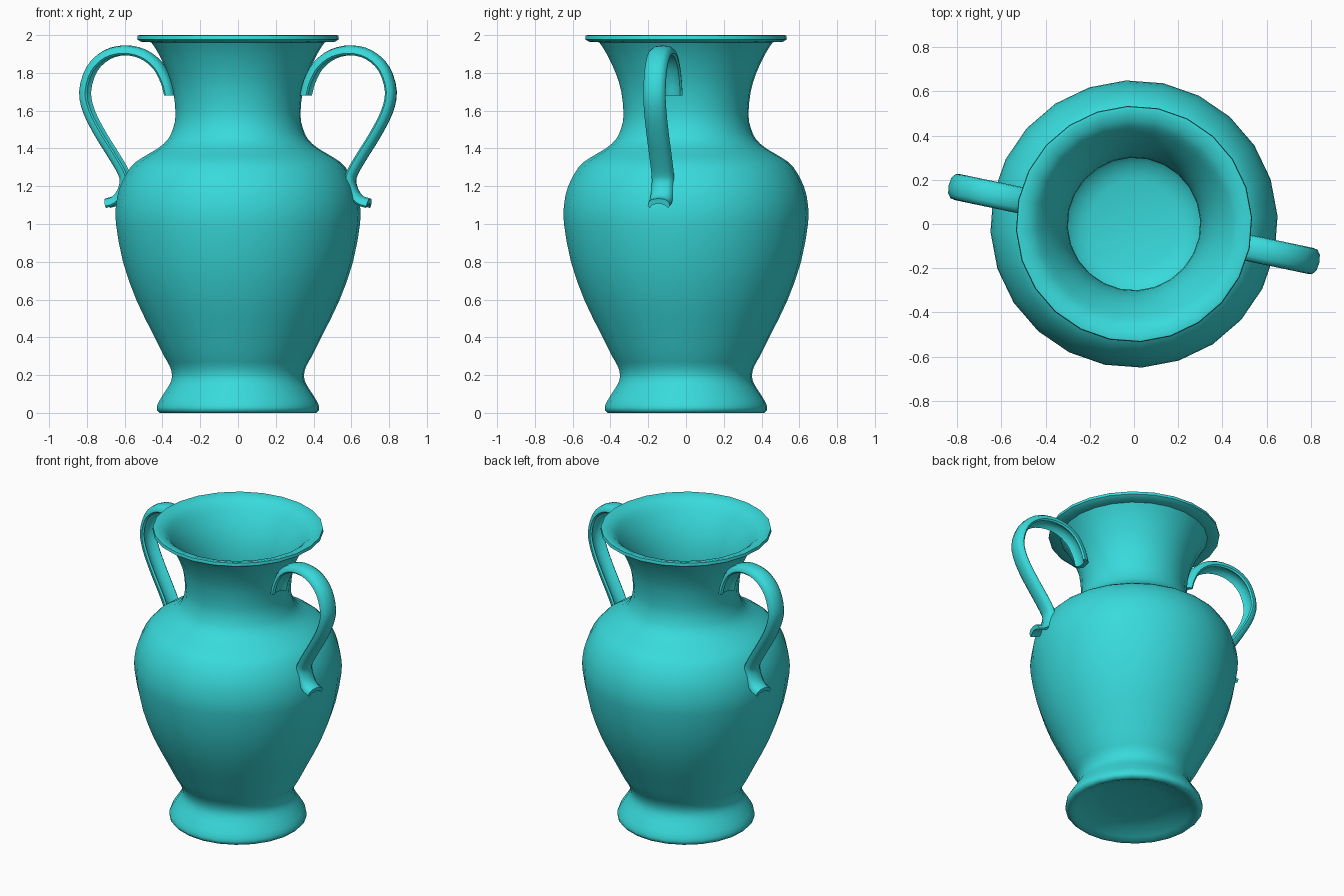
import bpy, bmesh, math
from mathutils import Vector, Matrix

if "Cube" in bpy.data.objects:
    bpy.data.objects.remove(bpy.data.objects["Cube"])

TURN = math.radians(-11.8)   # handles (and lathe seams) are turned about z
SEGS = 24

mat = bpy.data.materials.new("turquoise glaze")
mat.diffuse_color = (0.04, 0.70, 0.71, 1)
mat.use_nodes = True
mat.node_tree.nodes["Principled BSDF"].inputs["Base Color"].default_value = mat.diffuse_color


def smooth(pts, n=3):
    """Catmull-Rom curve through 2D points."""
    p = [Vector(q) for q in pts]
    p = [2 * p[0] - p[1]] + p + [2 * p[-1] - p[-2]]
    out = []
    for i in range(1, len(p) - 2):
        a, b, c, d = p[i - 1:i + 3]
        for k in range(n):
            t = k / n
            out.append(0.5 * (2 * b + (c - a) * t + (2 * a - 5 * b + 4 * c - d) * t * t
                              + (3 * b - a - 3 * c + d) * t ** 3))
    return out + [p[-2]]


def finish(bm, name, angle):
    bmesh.ops.recalc_face_normals(bm, faces=bm.faces[:])
    me = bpy.data.meshes.new(name)
    bm.to_mesh(me)
    bm.free()
    me.materials.append(mat)
    ob = bpy.data.objects.new(name, me)
    bpy.context.collection.objects.link(ob)
    bpy.ops.object.select_all(action='DESELECT')
    ob.select_set(True)
    bpy.context.view_layer.objects.active = ob
    bpy.ops.object.shade_smooth_by_angle(angle=math.radians(angle))
    return ob


# Vase body: recessed underside, outer wall, rim, inner wall and floor
under = [(0.19, 0.06), (0.28, 0.045), (0.36, 0.015), (0.39, 0.0), (0.415, 0.0)]
outer = smooth([(0.43, 0.015), (0.427, 0.045), (0.395, 0.10), (0.36, 0.155), (0.35, 0.20),
                (0.363, 0.25), (0.392, 0.30), (0.452, 0.42), (0.54, 0.60), (0.61, 0.80),
                (0.647, 1.0), (0.647, 1.1), (0.625, 1.2), (0.57, 1.3), (0.51, 1.35),
                (0.425, 1.4), (0.37, 1.45), (0.343, 1.51), (0.331, 1.58), (0.343, 1.70),
                (0.373, 1.80), (0.42, 1.90), (0.46, 1.962)], 2)
rim = [(0.515, 1.965), (0.535, 1.978), (0.532, 1.998), (0.52, 2.0), (0.47, 1.985)]
inner = smooth([(0.44, 1.96), (0.39, 1.89), (0.343, 1.80), (0.313, 1.70), (0.30, 1.58),
                (0.312, 1.5), (0.34, 1.44), (0.40, 1.37), (0.53, 1.29), (0.595, 1.19),
                (0.615, 1.05), (0.58, 0.80), (0.51, 0.60), (0.42, 0.42), (0.34, 0.28),
                (0.28, 0.21), (0.20, 0.18)], 2)
profile = [tuple(p) for p in under + outer + rim + inner]

bm = bmesh.new()
rings = []
for r, z in profile:
    rings.append([bm.verts.new((r * math.cos(TURN + math.tau * i / SEGS),
                                r * math.sin(TURN + math.tau * i / SEGS), z))
                  for i in range(SEGS)])
for a, b in zip(rings, rings[1:]):
    for i in range(SEGS):
        j = (i + 1) % SEGS
        bm.faces.new((a[i], a[j], b[j], b[i]))
bm.faces.new(rings[0][::-1])
bm.faces.new(rings[-1])
finish(bm, "vase_body", 50)

# Handles: grooved strap swept along an S-shaped path
path = smooth([(0.363, 1.68), (0.383, 1.755), (0.43, 1.84), (0.51, 1.90), (0.613, 1.92),
               (0.715, 1.895), (0.795, 1.82), (0.831, 1.70), (0.808, 1.59), (0.745, 1.47),
               (0.675, 1.36), (0.622, 1.27), (0.612, 1.22), (0.63, 1.165),
               (0.665, 1.125), (0.71, 1.11)], 3)
section = [(-0.06, -0.016), (-0.056, 0.006), (-0.035, 0.021), (0, 0.026), (0.035, 0.021),
           (0.056, 0.006), (0.06, -0.016), (0.05, -0.026), (0.032, -0.008), (0, -0.002),
           (-0.032, -0.008), (-0.05, -0.026)]

for side, turn in (("right", TURN), ("left", TURN + math.pi)):
    bm = bmesh.new()
    loops = []
    for k, p in enumerate(path):
        t = (path[min(k + 1, len(path) - 1)] - path[max(k - 1, 0)]).normalized()
        if k == 0:
            t = Vector((0, 1))          # flat cut against the neck
        nx, nz = -t.y, t.x
        loops.append([bm.verts.new((p.x + nx * n, w, p.y + nz * n)) for w, n in section])
    m = len(section)
    for a, b in zip(loops, loops[1:]):
        for i in range(m):
            j = (i + 1) % m
            bm.faces.new((a[i], a[j], b[j], b[i]))
    bm.faces.new(loops[0][::-1])
    bm.faces.new(loops[-1])
    bm.transform(Matrix.Rotation(turn, 4, 'Z'))
    finish(bm, side + "_handle", 50)
